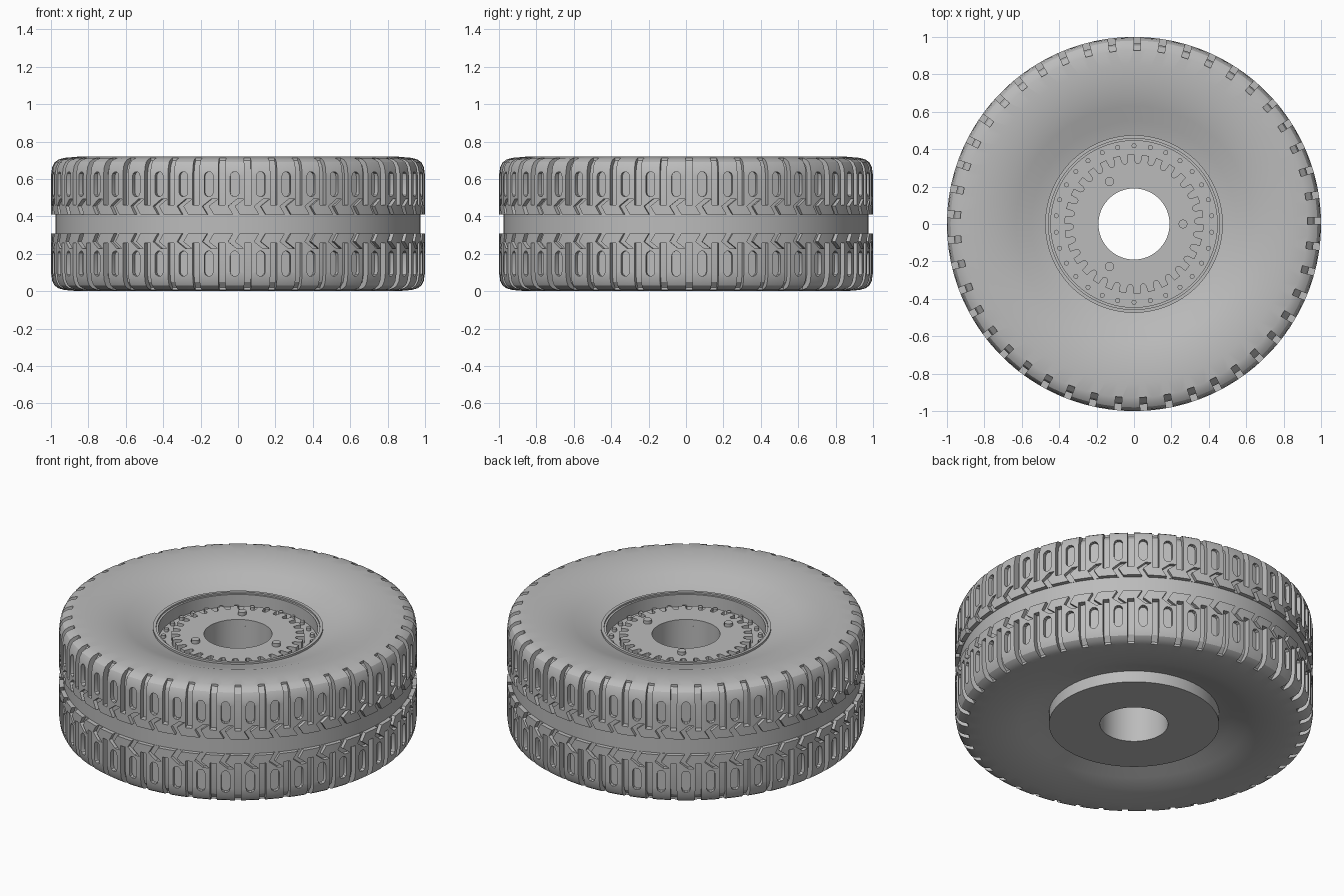
import bpy, bmesh
from math import sin, cos, pi, radians
from mathutils import Matrix, Vector

cube = bpy.data.objects.get("Cube")
if cube:
    bpy.data.objects.remove(cube, do_unlink=True)

HEIGHT = 0.72
REPEATS = 45
PITCH = 360 / REPEATS

grey = bpy.data.materials.new("plain grey")
grey.use_nodes = True
grey.diffuse_color = (0.5, 0.5, 0.5, 1)
bsdf = next(n for n in grey.node_tree.nodes if n.type == 'BSDF_PRINCIPLED')
bsdf.inputs["Base Color"].default_value = grey.diffuse_color


def finish(name, bm):
    """Turn a bmesh into a named grey object."""
    bmesh.ops.recalc_face_normals(bm, faces=bm.faces)
    mesh = bpy.data.meshes.new(name)
    bm.to_mesh(mesh)
    bm.free()
    mesh.materials.append(grey)
    obj = bpy.data.objects.new(name, mesh)
    bpy.context.collection.objects.link(obj)
    return obj


def smooth(obj, angle=25):
    bpy.ops.object.select_all(action='DESELECT')
    obj.select_set(True)
    bpy.context.view_layer.objects.active = obj
    bpy.ops.object.shade_smooth_by_angle(angle=radians(angle))


def lathe(name, profile, steps=180):
    """Spin a closed (radius, height) outline around z."""
    bm = bmesh.new()
    rings = []
    for i in range(steps):
        a = 2 * pi * i / steps
        rings.append([bm.verts.new((r * cos(a), r * sin(a), z)) for r, z in profile])
    n = len(profile)
    for i in range(steps):
        here, there = rings[i], rings[(i + 1) % steps]
        for j in range(n):
            k = (j + 1) % n
            bm.faces.new((here[j], there[j], there[k], here[k]))
    return finish(name, bm)


def prism(bm, near, far, degrees, flip):
    """Solid between two matching outlines in (outward, sideways, up) space."""
    turn = Matrix.Rotation(radians(degrees), 3, 'Z')
    ends = []
    for outline in (near, far):
        pts = [(r, t, HEIGHT - z if flip else z) for r, t, z in outline]
        ends.append([bm.verts.new(turn @ Vector(p)) for p in pts])
    a, b = ends
    bm.faces.new(a)
    bm.faces.new(b)
    for i in range(len(a)):
        k = (i + 1) % len(a)
        bm.faces.new((a[i], a[k], b[k], b[i]))


def mirrored(half):
    """Close an upper half outline with its lower reflection."""
    return half + [(r, HEIGHT - z) for r, z in reversed(half)]


# Tyre body: dished side, rounded shoulder, central channel
tyre = lathe("tyre", mirrored([
    (0.46, 0.625), (0.475, 0.628), (0.55, 0.652), (0.63, 0.68), (0.71, 0.705),
    (0.85, 0.72), (0.93, 0.713), (0.96, 0.704), (0.98, 0.69), (0.993, 0.665),
    (1.0, 0.62), (1.0, 0.41), (0.975, 0.41)]))

# Tread cutters: shoulder grooves, rounded slots and chevrons
groove = [(0.965, 0.462), (0.965, 0.63), (0.955, 0.67), (0.928, 0.70),
          (0.928, 0.75), (1.05, 0.75), (1.05, 0.462)]
chevron = [(0.012, 0.492), (-0.035, 0.455), (-0.005, 0.405),
           (0.03, 0.405), (0.0, 0.455), (0.047, 0.492)]
slot = []
for i in range(12):
    a = pi * (i if i < 6 else i - 1) / 5
    slot.append((0.024 * cos(a), (0.616 if i < 6 else 0.529) + 0.024 * sin(a)))

bm = bmesh.new()
for i in range(REPEATS):
    angle = 1 + i * PITCH
    for flip in (False, True):
        prism(bm, [(r, -0.018, z) for r, z in groove],
              [(r, 0.018, z) for r, z in groove], angle, flip)
        for outline, floor in ((slot, 0.975), (chevron, 0.977)):
            prism(bm, [(floor, t, z) for t, z in outline],
                  [(1.05, t, z) for t, z in outline], angle + PITCH / 2, flip)
cutter = finish("tread_cutter", bm)
cutter.hide_render = True

cut = tyre.modifiers.new("tread", 'BOOLEAN')
cut.operation = 'DIFFERENCE'
cut.solver = 'EXACT'
cut.object = cutter
bpy.context.view_layer.objects.active = tyre
bpy.ops.object.modifier_apply(modifier=cut.name)
bpy.data.objects.remove(cutter, do_unlink=True)
smooth(tyre)

# Hub: flat underside, through hole, stepped lip round a recess
FLOOR = 0.555
hub = lathe("hub", [
    (0.19, 0.022), (0.475, 0.022), (0.475, 0.64), (0.457, 0.64),
    (0.457, 0.63), (0.445, 0.63), (0.445, FLOOR), (0.19, FLOOR)], 120)
smooth(hub)

# Toothed ring around the hole
TEETH = 30
TOP = 0.595
tooth = [(0.0, 0.335), (0.1, 0.325), (0.32, 0.325), (0.42, 0.335),
         (0.47, 0.372), (0.95, 0.372)]
bm = bmesh.new()
columns = []
for i in range(TEETH):
    for part, radius in tooth:
        a = 2 * pi * (i + part) / TEETH
        columns.append([bm.verts.new((r * cos(a), r * sin(a), z)) for r, z in
                        ((0.19, FLOOR), (radius, FLOOR), (radius, TOP), (0.19, TOP))])
for i, here in enumerate(columns):
    there = columns[(i + 1) % len(columns)]
    for j in range(4):
        k = (j + 1) % 4
        bm.faces.new((here[j], there[j], there[k], here[k]))
smooth(finish("toothed_ring", bm))


def studs(name, count, ring, radius, base, height, start, sides):
    """Circle of short round studs."""
    bm = bmesh.new()
    for i in range(count):
        a = radians(start) + 2 * pi * i / count
        place = Matrix.Translation((ring * cos(a), ring * sin(a), base + height / 2))
        bmesh.ops.create_cone(bm, cap_ends=True, segments=sides, radius1=radius,
                              radius2=radius, depth=height, matrix=place)
    smooth(finish(name, bm), 40)


studs("rim_bolts", 30, 0.418, 0.013, FLOOR, 0.018, 6, 12)
studs("ring_bolts", 3, 0.262, 0.024, TOP, 0.02, 0, 12)
